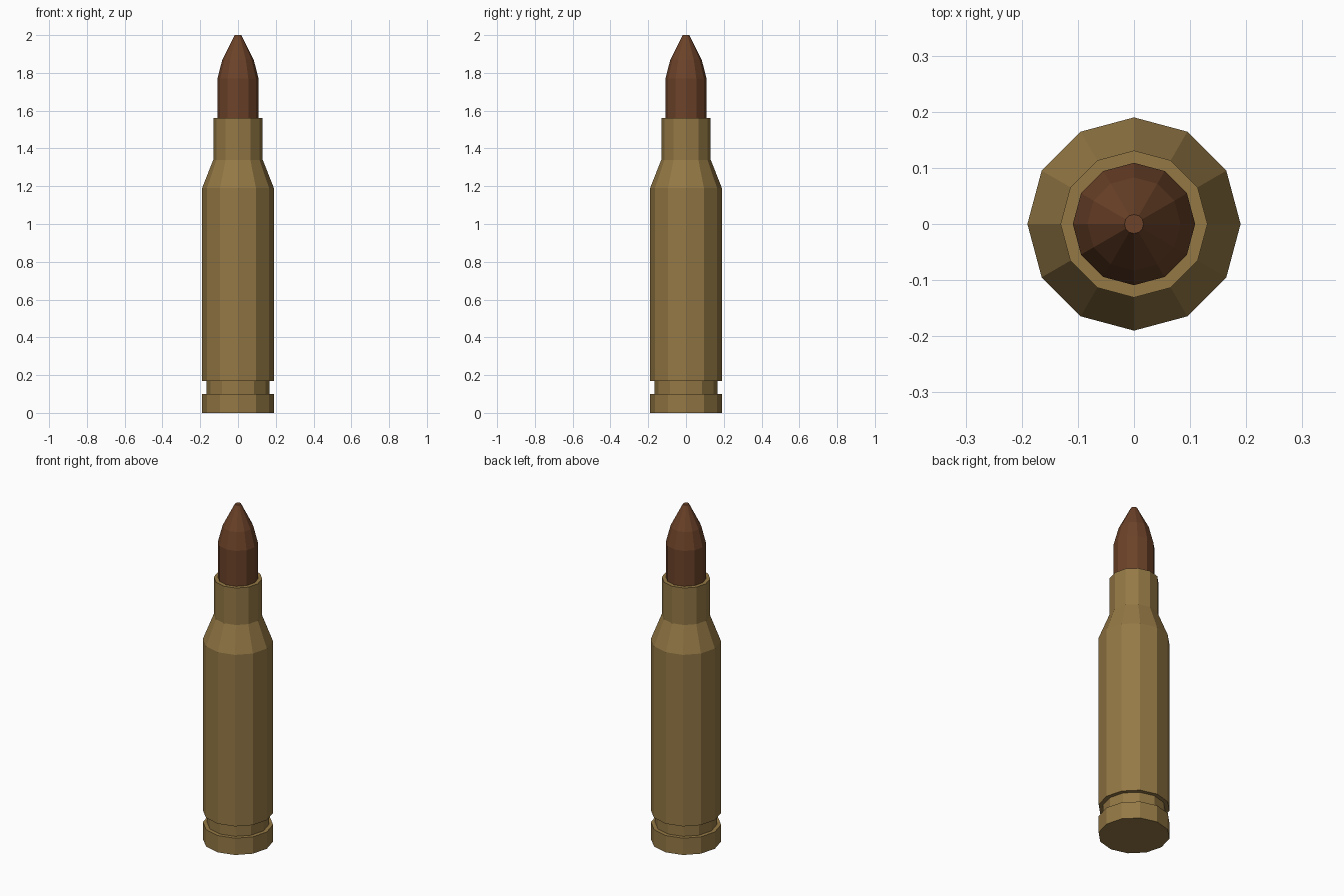
import bpy
import bmesh
from math import cos, sin, pi

SIDES = 12

cube = bpy.data.objects.get("Cube")
if cube:
    bpy.data.objects.remove(cube, do_unlink=True)


def make_material(name, color):
    mat = bpy.data.materials.new(name)
    mat.use_nodes = True
    mat.diffuse_color = color
    mat.node_tree.nodes["Principled BSDF"].inputs["Base Color"].default_value = color
    return mat


def lathe(name, profile, mat):
    """Spin a (radius, height) profile round z and cap both ends."""
    bm = bmesh.new()
    rings = [[bm.verts.new((r * cos(2 * pi * i / SIDES), r * sin(2 * pi * i / SIDES), z))
              for i in range(SIDES)] for r, z in profile]
    for low, high in zip(rings, rings[1:]):
        for i in range(SIDES):
            j = (i + 1) % SIDES
            bm.faces.new((low[i], low[j], high[j], high[i]))
    bm.faces.new(rings[0][::-1])
    bm.faces.new(rings[-1])
    mesh = bpy.data.meshes.new(name)
    bm.to_mesh(mesh)
    bm.free()
    mesh.materials.append(mat)
    obj = bpy.data.objects.new(name, mesh)
    bpy.context.collection.objects.link(obj)
    return obj


brass = make_material("brass", (0.30, 0.19, 0.06, 1))
copper = make_material("copper", (0.15, 0.055, 0.022, 1))

# Casing: rim, extractor groove, body, shoulder and neck
lathe("casing", [(0.19, 0), (0.19, 0.1), (0.167, 0.1), (0.167, 0.17), (0.19, 0.17),
                 (0.19, 1.19), (0.131, 1.34), (0.131, 1.56)], brass)

# Pointed tip seated on the casing mouth
lathe("tip", [(0.109, 1.56), (0.109, 1.77), (0.083, 1.87), (0.017, 2)], copper)
